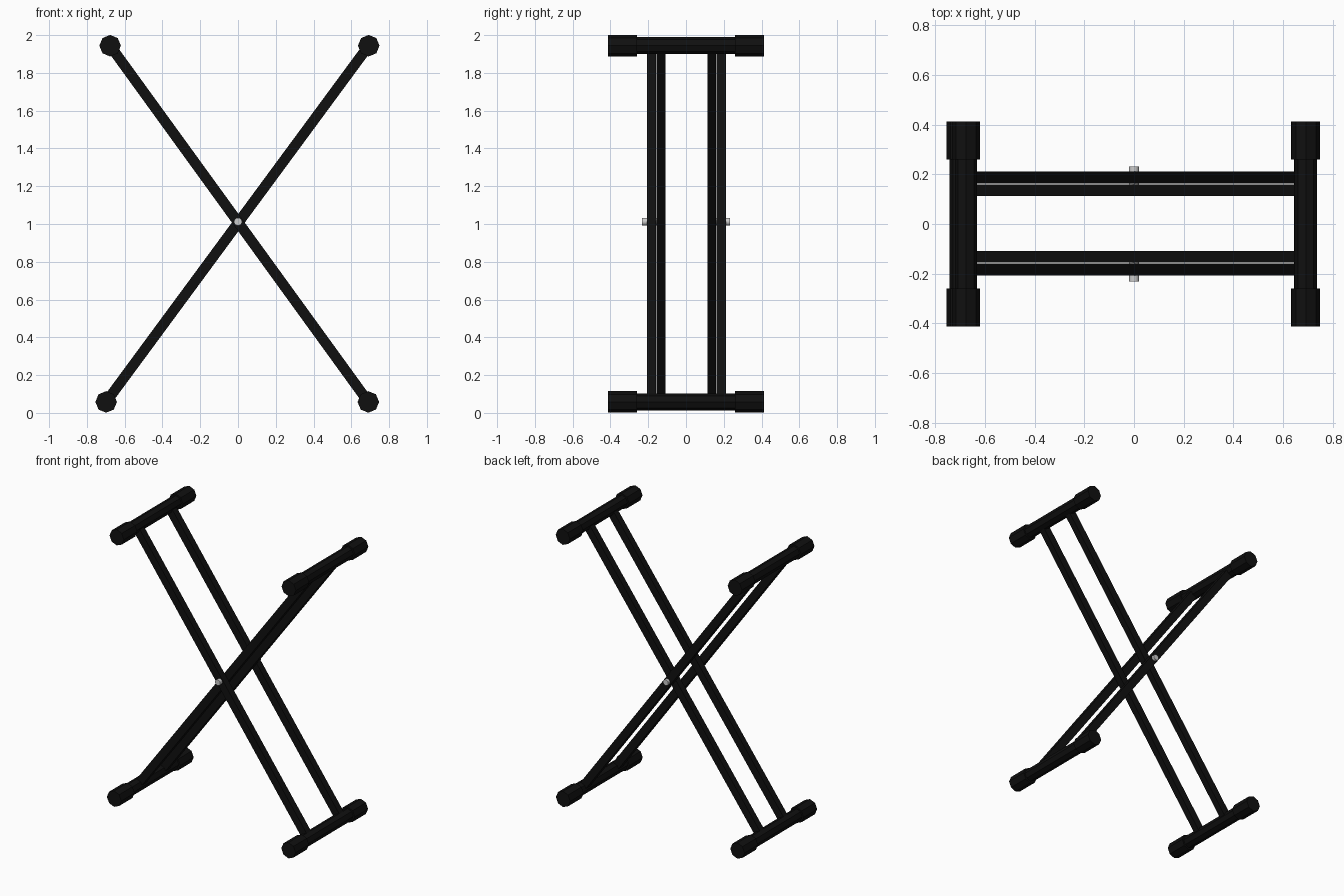
import bpy, math
from mathutils import Vector

if "Cube" in bpy.data.objects:
    bpy.data.objects.remove(bpy.data.objects["Cube"])

black = bpy.data.materials.new("black_paint")
black.diffuse_color = (0.005, 0.005, 0.005, 1)
black.use_nodes = True
black.node_tree.nodes["Principled BSDF"].inputs["Base Color"].default_value = black.diffuse_color


def rod(name, x, z, y0, y1, r, sides, mat=None):
    """Prism running along y, with a corner pointing up."""
    bpy.ops.mesh.primitive_cylinder_add(vertices=sides, radius=r, depth=abs(y1 - y0),
                                        location=(x, (y0 + y1) / 2, z),
                                        rotation=(math.pi / 2, 0, 0))
    ob = bpy.context.object
    ob.name = name
    if mat:
        ob.data.materials.append(mat)
    return ob


def bar(name, a, b, y, thick, width):
    """Square tube between two (x, z) points."""
    d = Vector((b[0] - a[0], 0, b[1] - a[1]))
    bpy.ops.mesh.primitive_cube_add(size=1, location=((a[0] + b[0]) / 2, y, (a[1] + b[1]) / 2),
                                    rotation=(0, math.atan2(d.x, d.z), 0))
    ob = bpy.context.object
    ob.name = name
    ob.scale = (thick, width, d.length)
    ob.data.materials.append(black)


# Two nested leg frames: (name, bottom end, top end, bar offset, bar width)
frames = [
    ("outer", (0.69, 0.058), (-0.677, 1.944), 0.185, 0.049),
    ("inner", (-0.698, 0.058), (0.692, 1.944), 0.134, 0.046),
]
for name, low, high, y, w in frames:
    for side, s in (("front", -1), ("back", 1)):
        bar(f"{name}_{side}_leg", low, high, s * y + 0.002, 0.055, w)
    # Cross rods with rubber end caps
    for end, (x, z) in (("foot", low), ("support", high)):
        rod(f"{name}_{end}_rod", x, z, -0.40, 0.40, 0.045, 8, black)
        for side, s in (("front", -1), ("back", 1)):
            rod(f"{name}_{end}_{side}_cap", x, z, s * 0.26, s * 0.412, 0.057, 8, black)

# Pivot bolts through each pair of legs
for side, s in (("front", -1), ("back", 1)):
    bolt = rod(f"{side}_pivot_bolt", 0, 1.012, s * 0.13, s * 0.232, 0.021, 16)
    bpy.ops.object.shade_smooth_by_angle()
